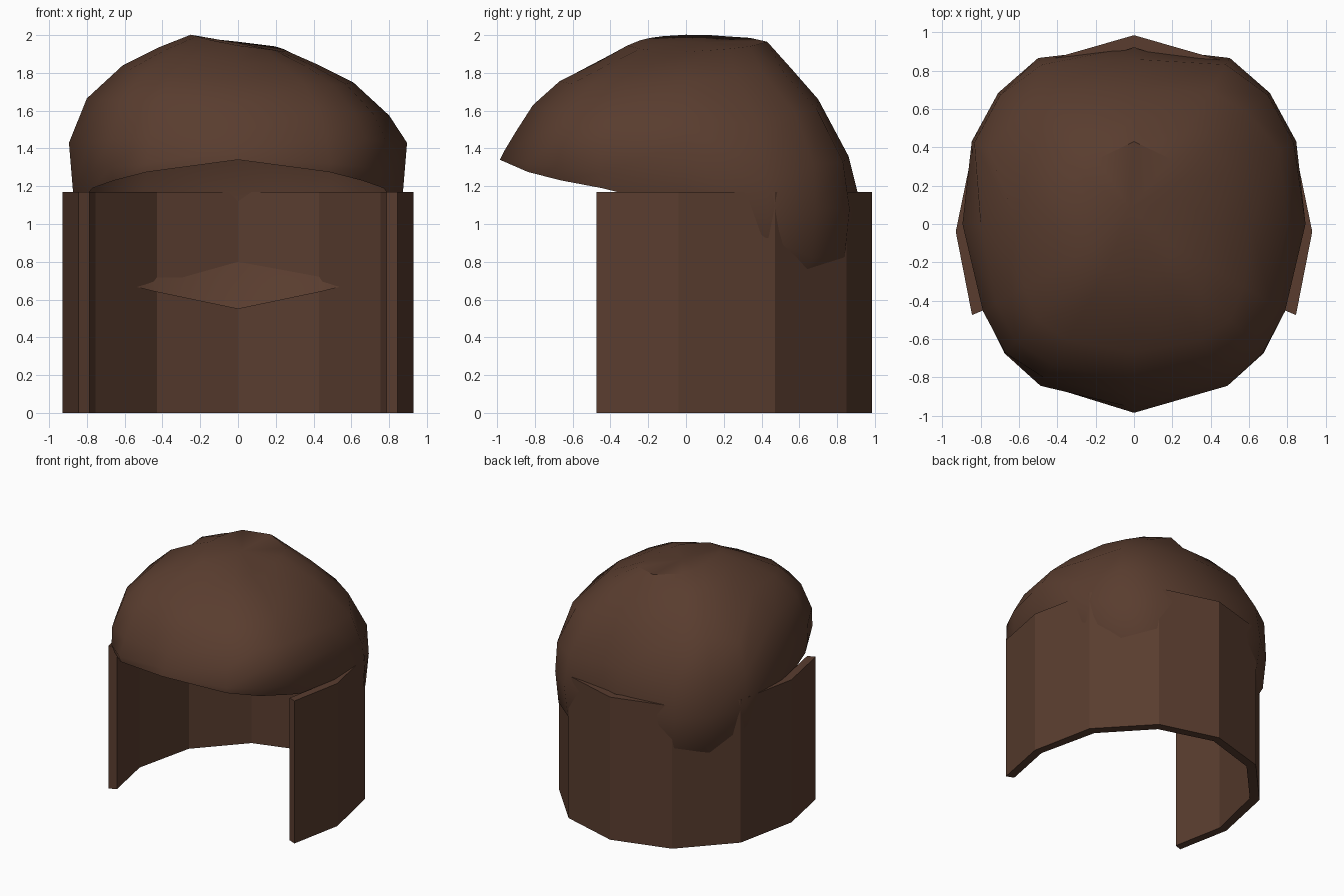
import bpy, bmesh
from math import radians, sin, cos

if "Cube" in bpy.data.objects:
    bpy.data.objects.remove(bpy.data.objects["Cube"], do_unlink=True)

brown = bpy.data.materials.new("brown hair")
brown.use_nodes = True
COLOUR = (0.1, 0.046, 0.028, 1)
brown.diffuse_color = COLOUR
brown.node_tree.nodes["Principled BSDF"].inputs["Base Color"].default_value = COLOUR


def make_object(name, bm, smooth):
    mesh = bpy.data.meshes.new(name)
    for f in bm.faces:
        f.smooth = smooth
    bm.to_mesh(mesh)
    bm.free()
    mesh.materials.append(brown)
    obj = bpy.data.objects.new(name, mesh)
    bpy.context.collection.objects.link(obj)
    return obj


# Hanging curtain of hair: a thick C-shaped wall, open at the front
outer = [(0.845, -0.475), (0.93, -0.04), (0.825, 0.47), (0.47, 0.85), (0, 0.985)]
inner = [(0.785, -0.45), (0.865, -0.04), (0.755, 0.44), (0.43, 0.79), (0, 0.92)]


def both_sides(half):
    return half + [(-x, y) for x, y in reversed(half[:-1])]


bm = bmesh.new()
rows = [[bm.verts.new((x, y, z)) for x, y in both_sides(half)]
        for half, z in ((outer, 0), (outer, 1.17), (inner, 1.17), (inner, 0))]
for k in range(4):
    a, b = rows[k], rows[(k + 1) % 4]
    for i in range(len(a) - 1):
        bm.faces.new((a[i], a[i + 1], b[i + 1], b[i]))
for i in (0, -1):
    bm.faces.new([r[i] for r in rows])
bmesh.ops.recalc_face_normals(bm, faces=bm.faces)
make_object("hair_curtain", bm, False)

# Rounded cap: (radius, height) profiles from rim to crown, by direction
meridians = [
    (-90, [(.985, 1.34), (.96, 1.39), (.9, 1.49), (.81, 1.63), (.67, 1.755), (.47, 1.855), (.31, 1.945)]),
    (-60, [(.965, 1.275), (.975, 1.32), (.93, 1.46), (.85, 1.63), (.7, 1.765), (.48, 1.865), (.28, 1.95)]),
    (-45, [(.93, 1.23), (.955, 1.3), (.95, 1.45), (.87, 1.62), (.71, 1.77), (.5, 1.87), (.27, 1.953)]),
    (-30, [(.89, 1.19), (.905, 1.27), (.91, 1.43), (.83, 1.62), (.66, 1.78), (.45, 1.88), (.25, 1.955)]),
    (0, [(.86, 1.08), (.875, 1.19), (.895, 1.43), (.8, 1.62), (.61, 1.795), (.42, 1.89), (.25, 1.957)]),
    (27, [(.88, .84), (.94, .93), (.95, 1.1), (.935, 1.32), (.85, 1.56), (.58, 1.83), (.28, 1.96)]),
    (44, [(.88, .69), (.96, .82), (.985, 1.08), (.97, 1.35), (.83, 1.62), (.58, 1.84), (.33, 1.96)]),
    (60, [(.86, .64), (.97, .83), (1, 1.08), (.96, 1.35), (.8, 1.63), (.6, 1.82), (.39, 1.963)]),
    (90, [(.82, .55), (.92, .8), (.925, 1.1), (.86, 1.36), (.7, 1.66), (.56, 1.82), (.43, 1.965)]),
]
columns = meridians + [(180 - a, p) for a, p in reversed(meridians[1:-1])]

bm = bmesh.new()
grid = []
for angle, pts in columns:
    a = radians(angle)
    col = []
    for k, (r, z) in enumerate(pts):
        tilt = 0.045 * cos(a) if k > 2 else 0  # crown leans to one side
        col.append(bm.verts.new((r * cos(a), r * sin(a), z - tilt)))
    grid.append(col)
n = len(grid)
for i in range(n):
    a, b = grid[i], grid[(i + 1) % n]
    for k in range(len(a) - 1):
        bm.faces.new((a[k], b[k], b[k + 1], a[k + 1]))

# Flattened crown patch closes the top
hub = bm.verts.new((-0.02, 0.08, 1.962))
crown = [bm.faces.new((grid[i][-1], grid[(i + 1) % n][-1], hub)) for i in range(n)]
cap = make_object("hair_cap", bm, True)

bpy.context.view_layer.objects.active = cap
cap.select_set(True)
bpy.ops.object.shade_smooth_by_angle(angle=radians(40))
